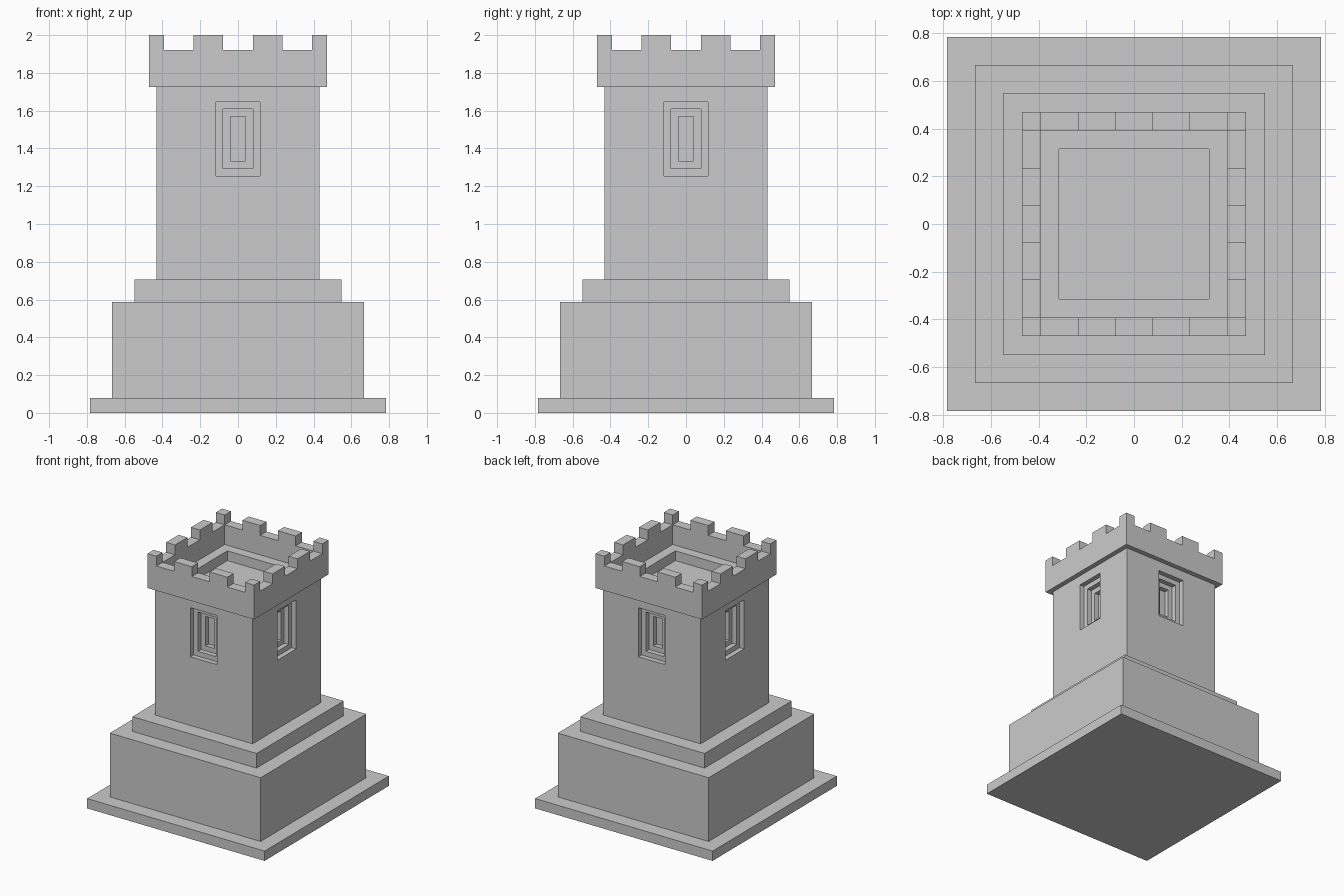
import bpy
import bmesh
from math import pi
from mathutils import Matrix, Vector

if "Cube" in bpy.data.objects:
    bpy.data.objects.remove(bpy.data.objects["Cube"])

U = 2 / 51  # building module: the tower is 51 modules tall


def add_object(name, bm):
    bmesh.ops.remove_doubles(bm, verts=bm.verts, dist=1e-5)
    bmesh.ops.recalc_face_normals(bm, faces=bm.faces)
    mesh = bpy.data.meshes.new(name)
    bm.to_mesh(mesh)
    bm.free()
    obj = bpy.data.objects.new(name, mesh)
    bpy.context.collection.objects.link(obj)
    return obj


def loft(bm, rings, cap_start=False, cap_end=False):
    """Join consecutive four-point rings with quads."""
    loops = [[bm.verts.new(Vector(p) * U) for p in ring] for ring in rings]
    for a, b in zip(loops, loops[1:]):
        for i in range(4):
            j = (i + 1) % 4
            bm.faces.new((a[i], a[j], b[j], b[i]))
    if cap_start:
        bm.faces.new(loops[0])
    if cap_end:
        bm.faces.new(loops[-1])


def square(r, z):
    return [(-r, -r, z), (r, -r, z), (r, r, z), (-r, r, z)]


def upright(r, z0, z1, y):
    return [(-r, y, z0), (r, y, z0), (r, y, z1), (-r, y, z1)]


# Stepped base
bm = bmesh.new()
steps = [(20, 0), (20, 2), (17, 2), (17, 15), (14, 15), (14, 18)]
loft(bm, [square(r, z) for r, z in steps], True, True)
add_object("stepped_base", bm)

# Shaft: four identical walls, each with a stepped window recess
bm = bmesh.new()
for k in range(4):
    wall = bmesh.new()
    rings = [upright(11, 18, 44, -11)]
    for i, (r, z0, z1) in enumerate([(3, 32, 42), (2, 33, 41), (1, 34, 40)]):
        rings += [upright(r, z0, z1, -11 + i), upright(r, z0, z1, -10 + i)]
    loft(wall, rings, cap_end=True)
    wall.transform(Matrix.Rotation(k * pi / 2, 4, 'Z'))
    part = bpy.data.meshes.new("wall_part")
    wall.to_mesh(part)
    wall.free()
    bm.from_mesh(part)
    bpy.data.meshes.remove(part)
add_object("shaft", bm)

# Parapet: overhang, wall, walkway and sunken roof floor
bm = bmesh.new()
profile = [(11, 44), (12, 44), (12, 49), (10, 49), (10, 45), (8, 45), (8, 43)]
loft(bm, [square(r, z) for r, z in profile], cap_end=True)
add_object("parapet", bm)

# Battlements: corner posts and two merlons along every side
bm = bmesh.new()
for k in range(4):
    turn = Matrix.Rotation(k * pi / 2, 3, 'Z')
    for x0, x1 in [(-12, -10), (-6, -2), (2, 6)]:
        corners = [(x0, -12), (x1, -12), (x1, -10), (x0, -10)]
        rings = [[turn @ Vector((x, y, z)) for x, y in corners] for z in (49, 51)]
        loft(bm, rings, True, True)
add_object("battlements", bm)
